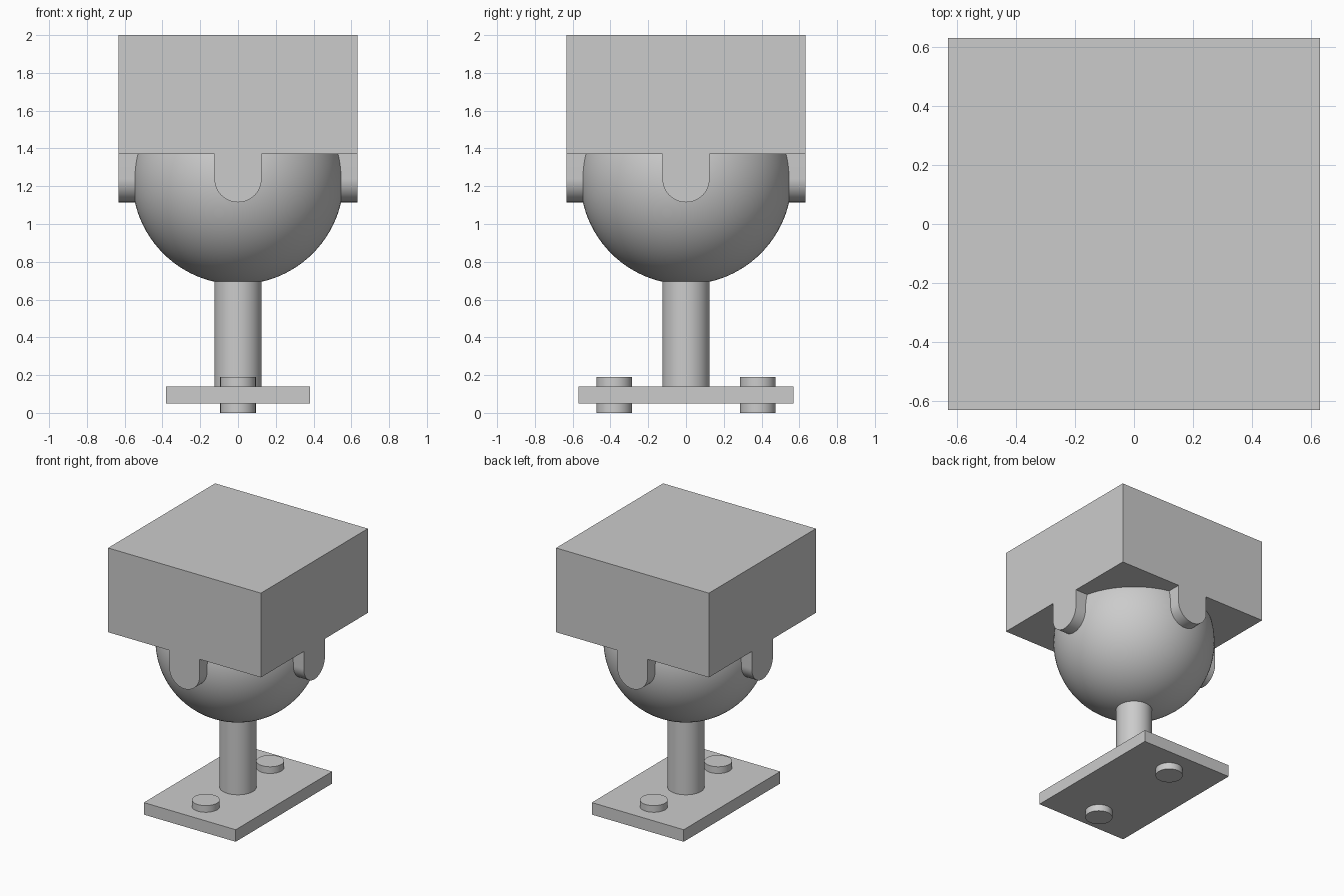
import bpy, bmesh, math
from mathutils import Matrix, Vector

if "Cube" in bpy.data.objects:
    bpy.data.objects.remove(bpy.data.objects["Cube"])

grey = bpy.data.materials.new("plain grey")
grey.diffuse_color = (0.6, 0.6, 0.6, 1)
grey.use_nodes = True
grey.node_tree.nodes["Principled BSDF"].inputs["Base Color"].default_value = grey.diffuse_color


def finish(name, bm, smooth=False):
    bmesh.ops.recalc_face_normals(bm, faces=bm.faces)
    mesh = bpy.data.meshes.new(name)
    bm.to_mesh(mesh)
    bm.free()
    mesh.materials.append(grey)
    ob = bpy.data.objects.new(name, mesh)
    bpy.context.collection.objects.link(ob)
    if smooth:
        bpy.ops.object.select_all(action='DESELECT')
        ob.select_set(True)
        bpy.context.view_layer.objects.active = ob
        bpy.ops.object.shade_smooth_by_angle(angle=math.radians(30))
    return ob


def box(name, hx, hy, z0, z1):
    bm = bmesh.new()
    m = Matrix.Translation((0, 0, (z0 + z1) / 2)) @ Matrix.Diagonal((2 * hx, 2 * hy, z1 - z0, 1))
    bmesh.ops.create_cube(bm, size=1, matrix=m)
    return finish(name, bm)


def cylinder(name, r, y, z0, z1, sides=64):
    bm = bmesh.new()
    bmesh.ops.create_cone(bm, cap_ends=True, segments=sides, radius1=r, radius2=r,
                          depth=z1 - z0, matrix=Matrix.Translation((0, y, (z0 + z1) / 2)))
    return finish(name, bm, True)


HALF, BALL_Z, BALL_R, ROD_R = 0.632, 1.24, 0.56, 0.125

# Mounting plate with two bolts running through it
box("base_plate", 0.38, 0.57, 0.05, 0.14)
for side, y in (("front", -0.38), ("back", 0.38)):
    cylinder(side + "_bolt", 0.094, y, 0, 0.19)

# Stem and ball
cylinder("stem", ROD_R, 0, 0.14, 0.75)
bm = bmesh.new()
bmesh.ops.create_uvsphere(bm, u_segments=96, v_segments=48, radius=BALL_R,
                          matrix=Matrix.Translation((0, 0, BALL_Z)))
finish("ball", bm, True)

# Socket block
box("socket_block", HALF, HALF, 1.37, 2.0)

# Four round-ended tabs hanging from the block and gripping the ball
for i in range(4):
    bm = bmesh.new()
    pts = [(ROD_R, 1.37)]
    pts += [(ROD_R * math.cos(a), BALL_Z - ROD_R * math.sin(a))
            for a in (math.pi * k / 32 for k in range(33))]
    pts.append((-ROD_R, 1.37))
    face = bm.faces.new([bm.verts.new((x, -HALF, z)) for x, z in pts])
    ext = bmesh.ops.extrude_face_region(bm, geom=[face], use_keep_orig=True)
    moved = [g for g in ext["geom"] if isinstance(g, bmesh.types.BMVert)]
    bmesh.ops.translate(bm, verts=moved, vec=Vector((0, 0.14, 0)))
    bmesh.ops.rotate(bm, verts=bm.verts, cent=(0, 0, 0),
                     matrix=Matrix.Rotation(i * math.pi / 2, 3, 'Z'))
    finish("socket_tab_%d" % (i + 1), bm, True)
